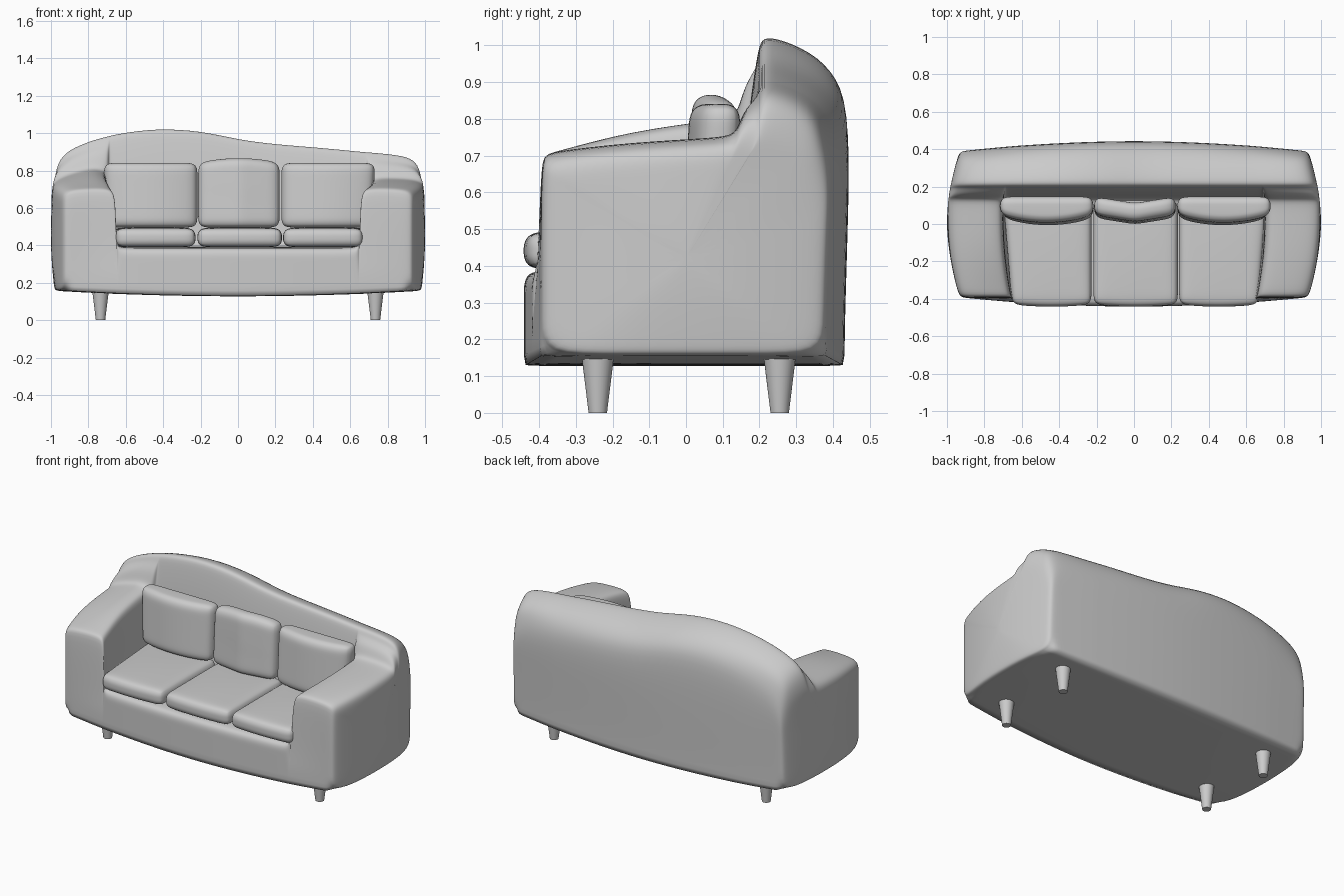
import bpy, bmesh, math
from mathutils import Vector

if "Cube" in bpy.data.objects:
    bpy.data.objects.remove(bpy.data.objects["Cube"])


def finish(name, bm, levels):
    bmesh.ops.recalc_face_normals(bm, faces=bm.faces)
    me = bpy.data.meshes.new(name)
    bm.to_mesh(me)
    bm.free()
    for p in me.polygons:
        p.use_smooth = True
    ob = bpy.data.objects.new(name, me)
    bpy.context.collection.objects.link(ob)
    if levels:
        m = ob.modifiers.new("Subdivision", 'SUBSURF')
        m.levels = m.render_levels = levels
    return ob


# Wavy crest of the back rest: height along x
CREST = [(-1, .77), (-.985, .85), (-.93, .915), (-.8, .965), (-.6, 1.015), (-.4, 1.037),
         (-.2, 1.017), (0, .97), (.2, .945), (.4, .932), (.6, .911), (.8, .895),
         (.93, .88), (.985, .84), (1, .77)]


def crest(x):
    for (x0, z0), (x1, z1) in zip(CREST, CREST[1:]):
        if x <= x1:
            return z0 + (z1 - z0) * (x - x0) / (x1 - x0)
    return CREST[-1][1]


def section(x, s, h):
    """Side profile at x: front wall, arm or seat deck, back rest, underside."""
    zb, x2 = crest(x), x * x
    yf, yb, bot = -.442 + .05 * x2, .447 - .055 * x2, .127 + .03 * x2
    rise = 0
    yt = yf
    if h > .45:
        yt = max(yf, -.395)
        rise = .035 + (.05 * min(1, (1 - abs(x)) / .2) if x < 0 else 0)
    ha = h + rise
    mid = ha + .04 + .6 * (zb - .08 - ha)
    pts = [(yf, bot), (yf, .25), (yf if h < .45 else (yf + yt) / 2, min(.36, h - .07)),
           (yt, h - .04), (yt + .01, h - .01), (yt + .05, h),
           (-.15, h + .65 * rise), (.08, ha), (.13, ha + .008), (.145, ha + .04),
           (.162, mid), (.195, zb - .04), (.205, zb - .008), (.235, zb),
           (.34, zb - .04), (yb - .025, zb - .11), (yb, zb - .21), (yb - .006, .5),
           (yb - .014, .25), (yb - .015, bot), (.2, bot), (-.2, bot)]
    out = []
    for y, z in pts:
        y, z = y * s, .42 + (z - .42) * s
        out.append((x * (1 - .45 * y * y), y, z))
    return out


# Upholstered frame: arms, deck and back lofted along x
HALF = [(1, .05, .66), (1, .4, .66), (1, .85, .66), (1, .975, .67), (.985, 1, .695),
        (.93, 1, .71), (.8, 1, .715), (.74, 1, .71), (.712, 1, .695), (.703, 1, .64),
        (.7, 1, .5), (.695, 1, .4), (.66, 1, .39), (.45, 1, .39), (.2, 1, .39)]
stations = [(-x, s, h) for x, s, h in HALF] + [(0, 1, .39)] + HALF[::-1]
bm = bmesh.new()
crease = bm.edges.layers.float.new('crease_edge')
rings = [[bm.verts.new(p) for p in section(*st)] for st in stations]
n = len(rings[0])
for a, b in zip(rings, rings[1:]):
    for i in range(n):
        j = (i + 1) % n
        bm.faces.new((a[i], a[j], b[j], b[i]))
bm.faces.new(rings[0])
bm.faces.new(rings[-1])
for a, b in zip(rings[4:-4], rings[5:-4]):
    for i in (0, 19):
        bm.edges.get((a[i], b[i]))[crease] = .8
finish("sofa_frame", bm, 2)


def cushion(name, center, half, r, deform):
    """Rounded box, reshaped by deform(local position, normalised position)."""
    bm = bmesh.new()
    bmesh.ops.create_cube(bm, size=2)
    bmesh.ops.subdivide_edges(bm, edges=bm.edges[:], cuts=13, use_grid_fill=True)
    half, center = Vector(half), Vector(center)
    for v in bm.verts:
        u = Vector([math.sin(c * math.pi / 2) for c in v.co])
        p = Vector([u[i] * half[i] for i in range(3)])
        q = Vector([max(r - half[i], min(half[i] - r, p[i])) for i in range(3)])
        d = p - q
        if d.length > 1e-6:
            p = q + d.normalized() * r
        u = Vector([p[i] / half[i] for i in range(3)])
        v.co = center + deform(p, u)
    finish(name, bm, 1)


def seat_shape(side):
    def f(p, u):
        puff = (1 - u.x ** 2) * (1 - u.y ** 2)
        x = p.x
        if side:                                   # outer edge follows the arm
            x += side * .045 * (u.y + 1) / 2 * (1 + side * u.x) / 2
        y = p.y - (.012 * (1 - u.x ** 2) if u.y < 0 else 0)
        return Vector((x, y, p.z + (.008 * puff if u.z > 0 else 0)))
    return f


def back_shape(side):
    def f(p, u):
        y = p.y - .02 * (1 - u.z) / 2
        if side:                                   # domed front
            if u.y < 0:
                y -= .04 * (1 - u.x ** 2)
            x = p.x - side * .02 * (1 - u.z) / 2 * (1 + side * u.x) / 2
            return Vector((x, y, p.z))
        y -= .035 * (1 - abs(u.x))                 # folded centre pillow
        z = p.z + (.025 * (1 - u.x ** 2) if u.z > 0 else 0)
        return Vector((p.x, y, z))
    return f


# Seat and back cushions
for tag, side, sx, bx in (("left", -1, -.44, -.468), ("centre", 0, .009, .005),
                          ("right", 1, .454, .483)):
    w = .226 if side == 0 else .213
    cushion("seat_cushion_" + tag, (sx, -.152, .441), (w, .278, .05), .042, seat_shape(side))
    w = .218 if side == 0 else .251
    cushion("back_cushion_" + tag, (bx, .1, .668), (w, .05, .173), .045, back_shape(side))

# Tapered legs
for sx, xn in ((-1, "left"), (1, "right")):
    for y, yn in ((-.24, "front"), (.255, "back")):
        bpy.ops.mesh.primitive_cone_add(vertices=32, radius1=.025, radius2=.046,
                                        depth=.17, location=(sx * .735, y, .085))
        leg = bpy.context.object
        leg.name = yn + "_leg_" + xn
        bpy.ops.object.shade_smooth_by_angle()
